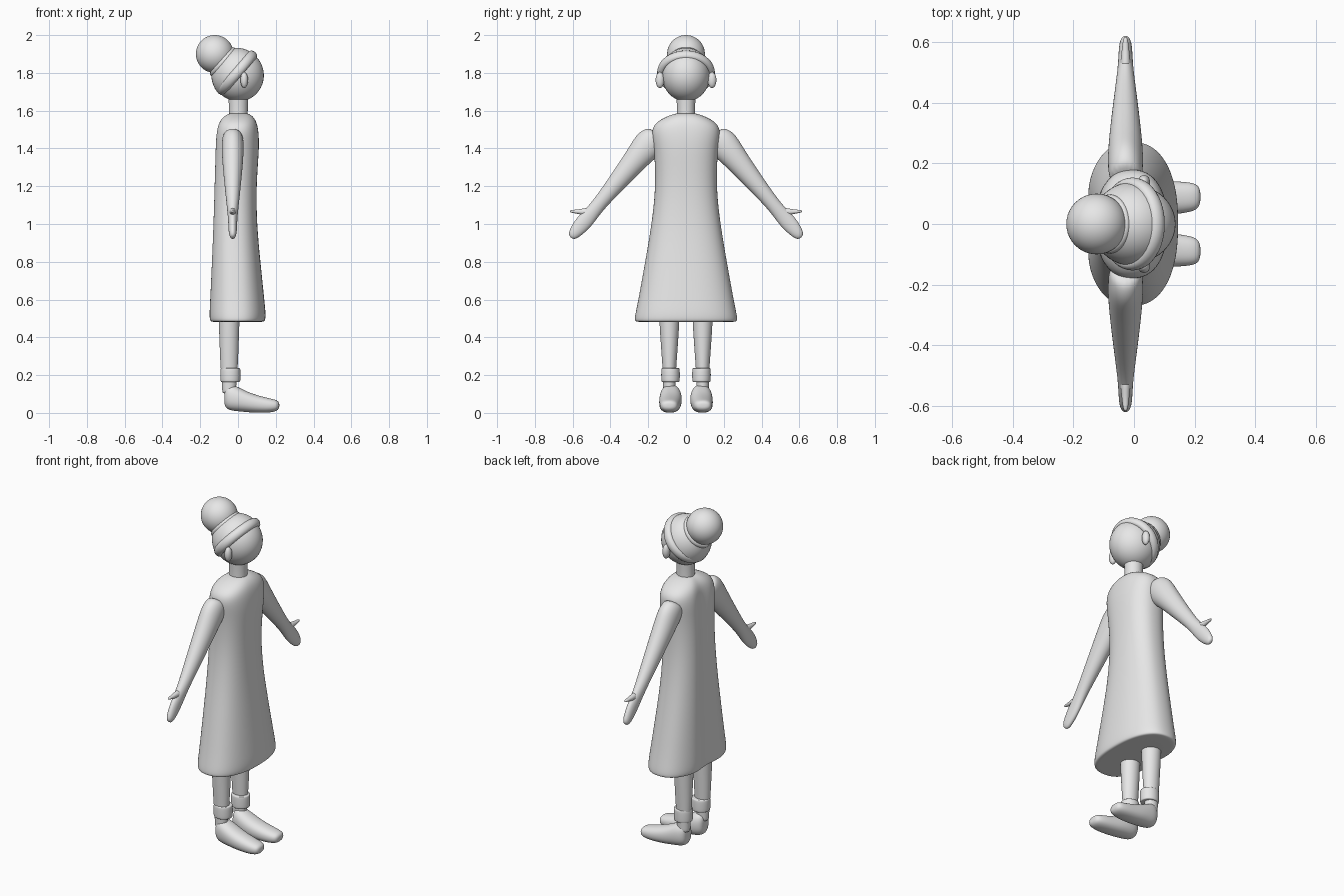
import bpy, bmesh, math
from mathutils import Vector, Matrix

if "Cube" in bpy.data.objects:
    bpy.data.objects.remove(bpy.data.objects["Cube"])

grey = bpy.data.materials.new("plain grey")
grey.diffuse_color = (0.8, 0.8, 0.8, 1)
grey.use_nodes = True
grey.node_tree.nodes["Principled BSDF"].inputs["Base Color"].default_value = grey.diffuse_color


def finish(name, bm, subdiv=0):
    bmesh.ops.recalc_face_normals(bm, faces=bm.faces)
    me = bpy.data.meshes.new(name)
    bm.to_mesh(me)
    bm.free()
    me.materials.append(grey)
    me.polygons.foreach_set("use_smooth", [True] * len(me.polygons))
    ob = bpy.data.objects.new(name, me)
    bpy.context.collection.objects.link(ob)
    if subdiv:
        ob.modifiers.new("smooth", 'SUBSURF').levels = subdiv
        ob.modifiers["smooth"].render_levels = subdiv
    return ob


def loft(name, rings, n=24, power=2.0, groove=0.0, subdiv=2):
    """Skin rings of (centre, half-axis u, half-axis v), closed at both ends."""
    bm = bmesh.new()
    prev = None
    for i, (c, u, v) in enumerate(rings):
        c, u, v = Vector(c), Vector(u), Vector(v)
        loop = []
        for k in range(n):
            a = 2 * math.pi * k / n
            s, t = (math.copysign(abs(f) ** (2 / power), f) for f in (math.cos(a), math.sin(a)))
            p = c + u * s + v * t
            if s < 0:  # shallow fold down the middle of the back
                p -= u.normalized() * s * groove * math.exp(-(t / 0.3) ** 2) * min(1, i / 4)
            loop.append(bm.verts.new(p))
        if prev:
            for k in range(n):
                j = (k + 1) % n
                bm.faces.new((prev[k], prev[j], loop[j], loop[k]))
        else:
            bm.faces.new(loop[::-1])
        prev = loop
    bm.faces.new(prev)
    return finish(name, bm, subdiv)


def ball(name, centre, size, cut=None):
    bm = bmesh.new()
    bmesh.ops.create_uvsphere(bm, u_segments=40, v_segments=24, radius=1)
    bmesh.ops.transform(bm, verts=bm.verts, matrix=Matrix.Translation(centre) @ Matrix.Diagonal((*size, 1)))
    if cut:
        bmesh.ops.bisect_plane(bm, geom=bm.verts[:] + bm.edges[:] + bm.faces[:],
                               plane_co=cut[0], plane_no=cut[1], clear_inner=True)
    return finish(name, bm)


def hoop(name, centre, normal, ru, rv, thick, wide, n=48, m=14):
    """Ring around 'normal'; ru in the x-z plane, rv along y."""
    w = Vector(normal).normalized()
    v = Vector((0, 1, 0))
    u = v.cross(w)
    bm = bmesh.new()
    g = []
    for i in range(n):
        a = 2 * math.pi * i / n
        row = []
        for k in range(m):
            b = 2 * math.pi * k / m
            d = thick * math.cos(b)
            row.append(bm.verts.new(Vector(centre) + u * (ru + d) * math.cos(a)
                                    + v * (rv + d) * math.sin(a) + w * wide * math.sin(b)))
        g.append(row)
    for i in range(n):
        for k in range(m):
            i2, k2 = (i + 1) % n, (k + 1) % m
            bm.faces.new((g[i][k], g[i2][k], g[i2][k2], g[i][k2]))
    return finish(name, bm)


def flat(z, x0, x1, y0, y1):
    """Horizontal ring from its x and y limits."""
    return (((x0 + x1) / 2, (y0 + y1) / 2, z), ((x1 - x0) / 2, 0, 0), (0, (y1 - y0) / 2, 0))


# head, hair and bun
tilt = Vector((-0.757, 0, 0.654))
band = Vector((-0.005, 0, 1.80))
ball("head", (0.002, 0, 1.787), (0.135, 0.127, 0.138))
ball("hair", (-0.004, 0, 1.789), (0.137, 0.138, 0.143), (band, tilt))
hoop("hair_band", band, tilt, 0.125, 0.132, 0.021, 0.027)
hoop("bun_tie", (-0.08, 0, 1.858), tilt, 0.084, 0.084, 0.013, 0.015)
ball("bun", (-0.123, 0, 1.90), (0.1, 0.1, 0.1))
loft("neck", [flat(z, -r, r + 0.004, -r, r) for z, r in
              ((1.54, 0.048), (1.56, 0.048), (1.62, 0.048), (1.68, 0.052), (1.70, 0.052))])

# dress: height, back x, front x, half width
profile = [(1.588, -0.035, 0.04, 0.04), (1.58, -0.065, 0.068, 0.075), (1.555, -0.098, 0.092, 0.135),
           (1.515, -0.118, 0.106, 0.182), (1.45, -0.128, 0.112, 0.18), (1.38, -0.13, 0.111, 0.168),
           (1.2, -0.135, 0.097, 0.16), (1.0, -0.141, 0.1, 0.182), (0.8, -0.15, 0.119, 0.217),
           (0.6, -0.16, 0.14, 0.253), (0.53, -0.164, 0.147, 0.268), (0.492, -0.163, 0.146, 0.274),
           (0.482, -0.155, 0.138, 0.267), (0.482, -0.13, 0.115, 0.235)]
loft("dress", [flat(z, a, b, -w, w) for z, a, b, w in profile], n=32, power=2.35, groove=0.022)

# arm: y, z, half thickness in the y-z plane, half thickness in x
arm = [(0.145, 1.475, 0.055, 0.045), (0.165, 1.455, 0.075, 0.056), (0.2, 1.42, 0.084, 0.06),
       (0.255, 1.355, 0.068, 0.058), (0.355, 1.232, 0.052, 0.047), (0.46, 1.105, 0.037, 0.033),
       (0.505, 1.05, 0.041, 0.027), (0.545, 1.005, 0.045, 0.024), (0.585, 0.958, 0.035, 0.022),
       (0.602, 0.937, 0.025, 0.017), (0.609, 0.928, 0.012, 0.008)]
thumb = [(0.5, 1.06, 0.025, 0.02), (0.53, 1.064, 0.022, 0.018), (0.57, 1.065, 0.012, 0.013),
         (0.605, 1.067, 0.008, 0.009), (0.616, 1.067, 0.004, 0.004)]
# foot: x, bottom z, top z, half width
foot = [(-0.073, 0.05, 0.12, 0.022), (-0.066, 0.025, 0.145, 0.042), (-0.04, 0.012, 0.155, 0.056),
        (0.0, 0.008, 0.138, 0.06), (0.05, 0.003, 0.112, 0.06), (0.1, 0.0, 0.094, 0.057),
        (0.16, 0.0, 0.079, 0.053), (0.2, 0.007, 0.07, 0.046), (0.214, 0.018, 0.061, 0.034),
        (0.219, 0.03, 0.05, 0.015)]

for s, side in ((1, "left"), (-1, "right")):
    ball(side + "_ear", (0.033, s * 0.138, 1.762), (0.02, 0.023, 0.042))
    loft(side + "_arm", [((-0.028, s * y, z), (hx, 0, 0), (0, s * h * 0.77, h * 0.64))
                         for y, z, h, hx in arm], n=16)
    loft(side + "_thumb", [((-0.028, s * y, z), (hx, 0, 0), (0, 0, h))
                           for y, z, h, hx in thumb], n=12)
    y = s * 0.088
    loft(side + "_leg", [flat(z, -0.047 - rx, -0.047 + rx, y - ry, y + ry) for z, rx, ry in
                         ((0.56, 0.058, 0.057), (0.54, 0.058, 0.057), (0.4, 0.053, 0.049),
                          (0.24, 0.047, 0.037), (0.2, 0.042, 0.035), (0.12, 0.037, 0.033),
                          (0.1, 0.037, 0.033))], n=16)
    y = s * 0.082
    loft(side + "_cuff", [flat(z, -0.04 - r - 0.004, -0.04 + r + 0.004, y - r, y + r) for z, r in
                          ((0.238, 0.04), (0.237, 0.047), (0.231, 0.05), (0.171, 0.05),
                           (0.164, 0.047), (0.163, 0.04))], n=20)
    loft(side + "_foot", [((x, s * 0.081 + s * max(0, x) * 0.04, (a + b) / 2), (0, w, 0), (0, 0, (b - a) / 2))
                          for x, a, b, w in foot], n=20, power=2.3)
